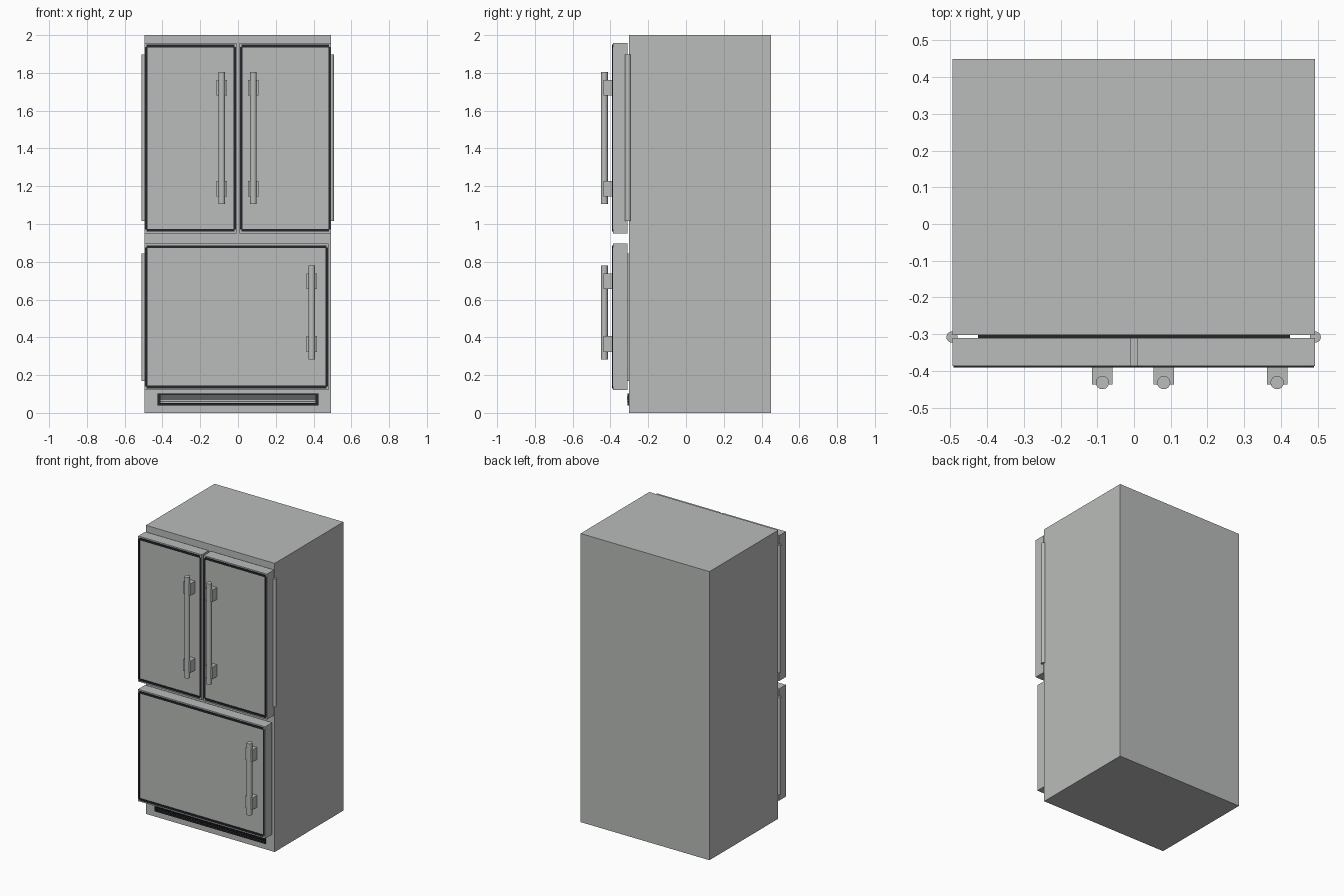
import bpy
from mathutils import Vector

cube = bpy.data.objects.get("Cube")
if cube:
    bpy.data.objects.remove(cube, do_unlink=True)


def material(name, rgb):
    m = bpy.data.materials.new(name)
    m.use_nodes = True
    m.diffuse_color = (*rgb, 1)
    m.node_tree.nodes["Principled BSDF"].inputs["Base Color"].default_value = (*rgb, 1)
    return m


steel = material("brushed_steel", (0.49, 0.505, 0.495))
black = material("black_trim", (0.018, 0.018, 0.024))


def box(name, lo, hi, mat=steel):
    lo, hi = Vector(lo), Vector(hi)
    bpy.ops.mesh.primitive_cube_add(size=1, location=(lo + hi) / 2)
    ob = bpy.context.object
    ob.name = name
    ob.scale = hi - lo
    bpy.ops.object.transform_apply(location=False, rotation=False, scale=True)
    ob.data.materials.append(mat)
    return ob


def rod(name, x, y, z0, z1, radius):
    bpy.ops.mesh.primitive_cylinder_add(vertices=24, radius=radius, depth=z1 - z0,
                                        location=(x, y, (z0 + z1) / 2))
    ob = bpy.context.object
    ob.name = name
    ob.data.materials.append(steel)
    bpy.ops.object.shade_smooth_by_angle()


BACK, FRONT = -0.31, -0.387   # door depth range


def door(name, x0, x1, z0, z1):
    """Door slab with four separate dark strips round its face."""
    box(name, (x0, FRONT, z0), (x1, BACK, z1))
    m, w, gap = 0.003, 0.012, 0.004
    y0, y1 = FRONT - 0.004, FRONT + 0.002
    for side, x in (("right", x0 + m), ("left", x1 - m - w)):
        box(f"{name}_{side}_trim", (x, y0, z0 + 0.02), (x + w, y1, z1 - 0.02), black)
    for side, z in (("lower", z0 + 0.009), ("upper", z1 - 0.009 - 0.015)):
        box(f"{name}_{side}_trim", (x0 + m + w - gap, y0, z),
            (x1 - m - w + gap, y1, z + 0.015), black)


def handle(name, x, z0, z1):
    """Round bar on two square brackets."""
    rod(name, x, -0.432, z0, z1, 0.018)
    for side, z in (("lower", z0 + 0.04), ("upper", z1 - 0.125)):
        box(f"{name}_{side}_bracket", (x - 0.028, -0.437, z), (x + 0.028, FRONT, z + 0.083))


# Cabinet
box("cabinet", (-0.495, -0.302, 0), (0.493, 0.45, 2))

# Doors
door("right_door", -0.495, -0.008, 0.95, 1.958)
door("left_door", 0.008, 0.493, 0.95, 1.958)
door("freezer_door", -0.495, 0.479, 0.121, 0.896)

# Handles
handle("right_handle", -0.086, 1.105, 1.805)
handle("left_handle", 0.081, 1.105, 1.805)
handle("freezer_handle", 0.39, 0.283, 0.78)

# Hinge rods
rod("right_hinge", -0.496, -0.308, 1.015, 1.897, 0.015)
rod("left_hinge", 0.494, -0.308, 1.015, 1.897, 0.015)
rod("freezer_hinge", -0.496, -0.308, 0.17, 0.843, 0.015)

# Vent grille at the base
box("grille_lower_rail", (-0.425, -0.31, 0.04), (0.425, -0.3, 0.052), black)
box("grille_upper_rail", (-0.425, -0.31, 0.091), (0.425, -0.3, 0.102), black)
for side, x in (("right", -0.425), ("left", 0.41)):
    box(f"grille_{side}_end", (x, -0.31, 0.045), (x + 0.015, -0.3, 0.098), black)
for i in range(3):
    z = 0.059 + i * 0.011
    box(f"grille_slat_{i + 1}", (-0.415, -0.312, z), (0.415, -0.3, z + 0.005), black)
